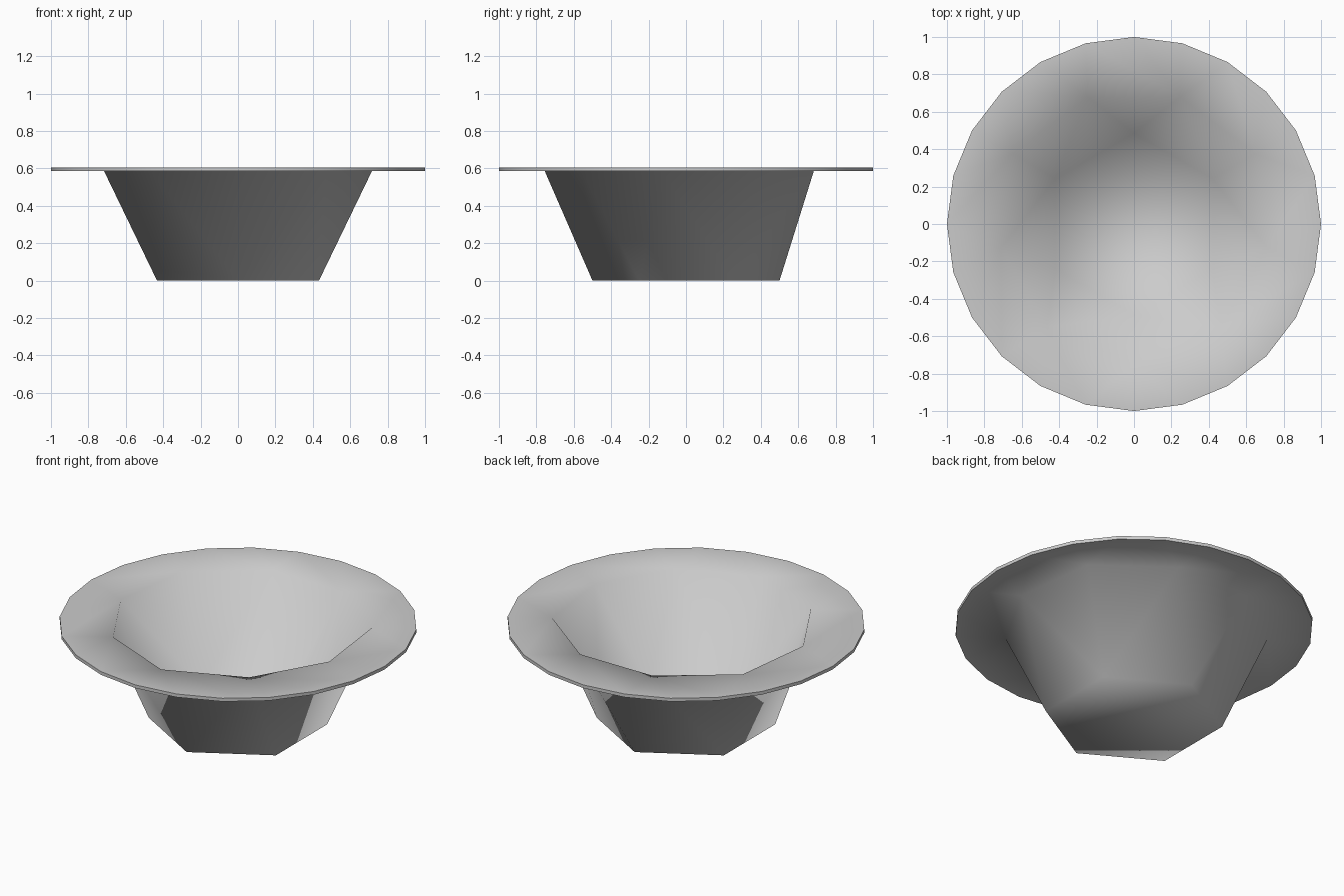
import bpy, bmesh
from math import radians, cos, sin

if "Cube" in bpy.data.objects:
    bpy.data.objects.remove(bpy.data.objects["Cube"])

bm = bmesh.new()


def loop(n, z, radius):
    """Ring of n points starting at the front; radius is a function of index."""
    pts = []
    for i in range(n):
        a = radians(-90 + 360 * i / n)
        pts.append(bm.verts.new((radius(i) * cos(a), radius(i) * sin(a), z)))
    return pts


def zip_loops(a, b):
    """Triangle strip between two rings with different side counts."""
    na, nb = len(a), len(b)
    i = j = 0
    while i < na or j < nb:
        if (i + 1) * nb <= (j + 1) * na and i < na:
            bm.faces.new((a[i % na], b[j % nb], a[(i + 1) % na]))
            i += 1
        else:
            bm.faces.new((a[i % na], b[j % nb], b[(j + 1) % nb]))
            j += 1


def shell(base_r, base_z, inset, top_z):
    """Six-sided floor, nine-sided mouth, round flat rim."""
    base = loop(6, base_z, lambda i: base_r)
    mouth = loop(9, top_z, lambda i: (0.755 if i % 3 == 0 else 0.727) - inset)
    rim = loop(24, top_z, lambda i: 1.0)
    bm.faces.new(base)
    zip_loops(base, mouth)
    zip_loops(mouth, rim)
    return rim


# outer and inner skins of the bowl
outer = shell(0.5, 0.0, 0.0, 0.585)
inner = shell(0.485, 0.02, 0.005, 0.605)

# thin edge of the rim joins both skins
for k in range(24):
    n = (k + 1) % 24
    bm.faces.new((outer[k], outer[n], inner[n], inner[k]))

bmesh.ops.recalc_face_normals(bm, faces=bm.faces)
mesh = bpy.data.meshes.new("rimmed_bowl")
bm.to_mesh(mesh)
bm.free()

bowl = bpy.data.objects.new("rimmed_bowl", mesh)
bpy.context.collection.objects.link(bowl)
bpy.context.view_layer.objects.active = bowl
bowl.select_set(True)
bpy.ops.object.shade_smooth_by_angle(angle=radians(80))
